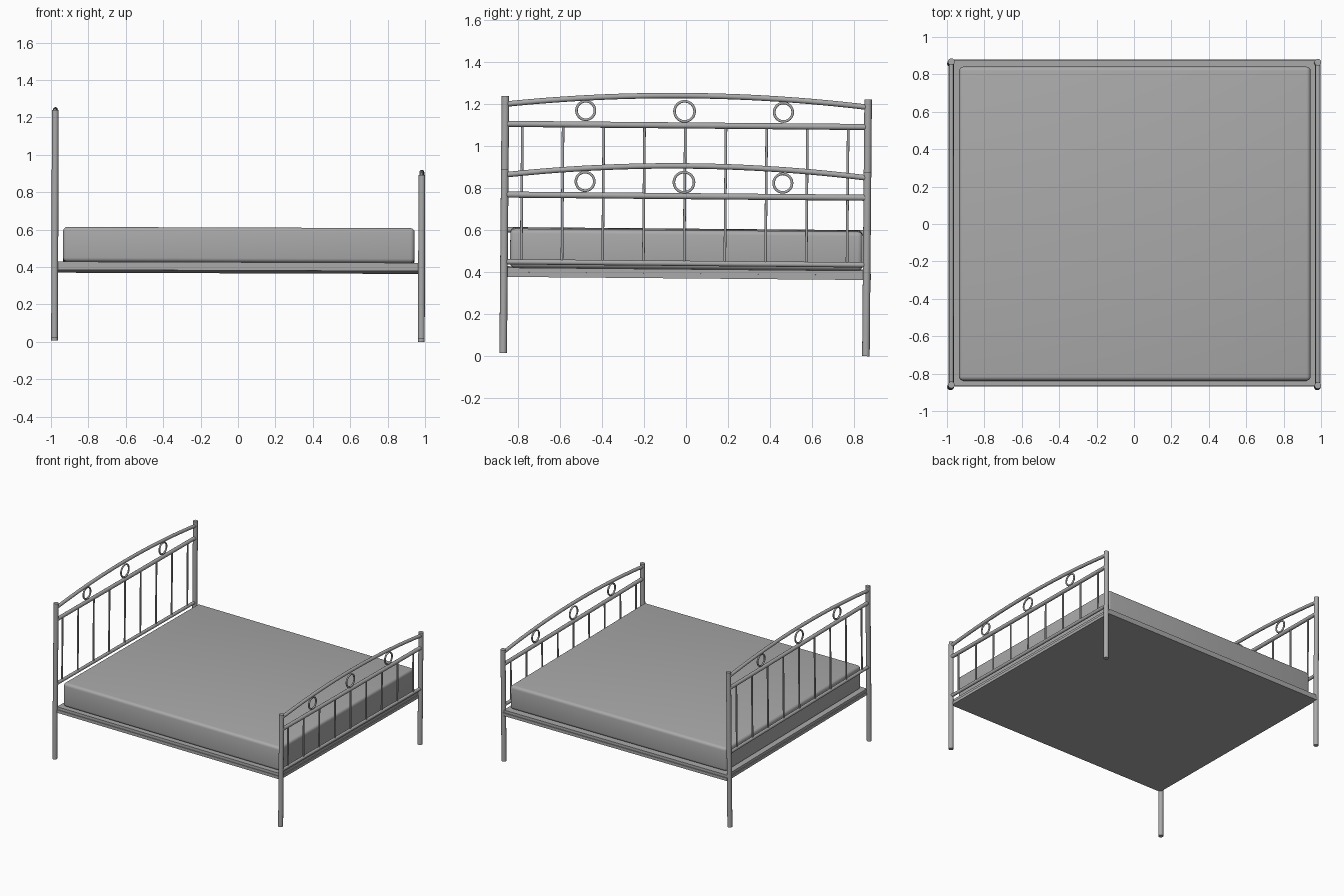
import bpy, bmesh, math
from mathutils import Matrix, Vector

if "Cube" in bpy.data.objects:
    bpy.data.objects.remove(bpy.data.objects["Cube"])

grey = bpy.data.materials.new("soft_grey")
grey.diffuse_color = (0.4, 0.4, 0.4, 1)
grey.use_nodes = True
grey.node_tree.nodes["Principled BSDF"].inputs["Base Color"].default_value = grey.diffuse_color

# The whole bed leans very slightly
TILT = Matrix.Rotation(math.radians(0.2), 4, 'Y') @ Matrix.Rotation(math.radians(-0.5), 4, 'X')
CY = -0.007          # middle of the frame across the bed
POST_X, POST_Y = 0.98, 0.864


def finish(name, bm, bevel=0):
    bmesh.ops.recalc_face_normals(bm, faces=bm.faces)
    if bevel:
        bmesh.ops.bevel(bm, geom=bm.edges[:], offset=bevel, segments=4,
                        profile=0.5, affect='EDGES')
    bm.transform(TILT)
    me = bpy.data.meshes.new(name)
    bm.to_mesh(me)
    bm.free()
    me.materials.append(grey)
    ob = bpy.data.objects.new(name, me)
    bpy.context.collection.objects.link(ob)
    bpy.context.view_layer.objects.active = ob
    ob.select_set(True)
    bpy.ops.object.shade_smooth_by_angle(angle=math.radians(40))
    ob.select_set(False)
    return ob


def tube(name, pts, r, sides=16, closed=False):
    """Round tube swept along a path lying in a plane of constant x."""
    pts = [Vector(p) for p in pts]
    n = len(pts)
    bm = bmesh.new()
    rings = []
    for i, p in enumerate(pts):
        a = pts[i - 1] if closed or i else p
        b = pts[(i + 1) % n] if closed or i < n - 1 else p
        side = Vector((1, 0, 0))
        up = (b - a).normalized().cross(side)
        rings.append([bm.verts.new(p + r * (math.cos(t) * side + math.sin(t) * up))
                      for t in (2 * math.pi * k / sides for k in range(sides))])
    for i in range(n if closed else n - 1):
        q, s = rings[i], rings[(i + 1) % n]
        for k in range(sides):
            j = (k + 1) % sides
            bm.faces.new((q[k], q[j], s[j], s[k]))
    if not closed:
        bm.faces.new(rings[0])
        bm.faces.new(rings[-1])
    return finish(name, bm)


def box(name, x, y, z, bevel=0):
    bm = bmesh.new()
    bmesh.ops.create_cube(bm, size=1)
    lo, hi = Vector((x[0], y[0], z[0])), Vector((x[1], y[1], z[1]))
    bm.transform(Matrix.Translation((lo + hi) / 2) @ Matrix.Diagonal((hi - lo).to_4d()))
    return finish(name, bm, bevel)


def end_panel(label, x, post_top, arch_end, arch_mid, rail, low_rail, ring_z):
    # corner posts
    for side, sy in (("front", -1), ("back", 1)):
        y = CY + sy * POST_Y
        tube(f"{label}_{side}_post", [(x, y, 0.011), (x, y, post_top)], 0.018, 20)
    # curved top bar
    arch = []
    for i in range(33):
        t = -1 + i / 16
        arch.append((x, CY + t * POST_Y, arch_mid + (arch_end - arch_mid) * t * t))
    tube(f"{label}_arch", arch, 0.013)
    # straight rails
    for name, z, r in (("upper_rail", rail, 0.0145), ("lower_rail", low_rail, 0.0125)):
        tube(f"{label}_{name}", [(x, CY - POST_Y, z), (x, CY + POST_Y, z)], r)
    # thin spindles
    for i in range(-4, 5):
        y = CY - 0.006 + i * 0.194
        tube(f"{label}_spindle_{i + 5}", [(x, y, low_rail), (x, y, rail)], 0.0065, 10)
    # decorative rings
    for i in (-1, 0, 1):
        r = 0.044 if i else 0.048
        y = CY - 0.01 + i * 0.471
        loop = [(x, y + r * math.cos(a), ring_z + r * math.sin(a))
                for a in (2 * math.pi * k / 32 for k in range(32))]
        tube(f"{label}_ring_{i + 2}", loop, 0.0065, 10, closed=True)


end_panel("headboard", -POST_X - 0.001, 1.228, 1.19, 1.238, 1.096, 0.592, 1.163)
end_panel("footboard", POST_X, 0.887, 0.86, 0.910, 0.766, 0.446, 0.832)

# base: lower slab with a slightly inset upper deck
box("base_slab", (-0.975, 0.975), (-0.873, 0.877), (0.374, 0.397))
box("base_deck", (-0.968, 0.968), (-0.867, 0.871), (0.397, 0.418))

# mattress
box("mattress", (-0.937, 0.942), (-0.842, 0.836), (0.418, 0.604), 0.022)
